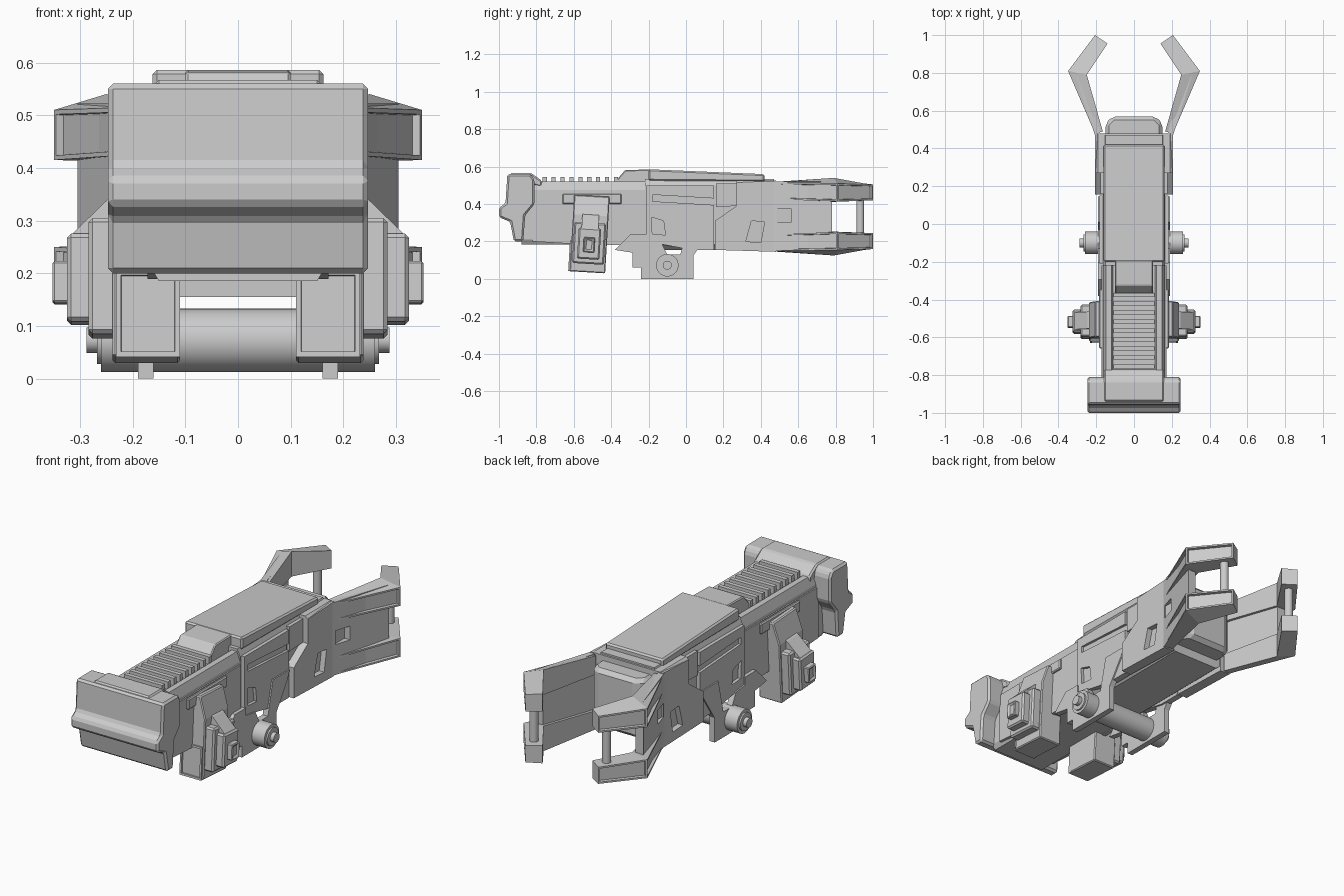
import bpy, bmesh
from math import radians
from mathutils import Matrix, Vector

if "Cube" in bpy.data.objects:
    bpy.data.objects.remove(bpy.data.objects["Cube"])


def bake(o):
    """Apply all modifiers on an object."""
    dg = bpy.context.evaluated_depsgraph_get()
    dg.update()
    mesh = bpy.data.meshes.new_from_object(o.evaluated_get(dg))
    o.modifiers.clear()
    o.data = mesh


def finish(bm, name, mirror=False, bevel=0.0, cuts=(), frame=None):
    bmesh.ops.recalc_face_normals(bm, faces=bm.faces)
    if frame:  # sunken framed panels on faces looking along a direction
        d, thick, depth = frame
        bm.normal_update()
        hit = [f for f in bm.faces if f.normal.dot(Vector(d)) > 0.6]
        bmesh.ops.inset_individual(bm, faces=hit, thickness=thick, depth=0)
        bmesh.ops.inset_individual(bm, faces=hit, thickness=0.002, depth=-depth)
    mesh = bpy.data.meshes.new(name)
    bm.to_mesh(mesh)
    bm.free()
    o = bpy.data.objects.new(name, mesh)
    bpy.context.collection.objects.link(o)
    if bevel:
        m = o.modifiers.new("Bevel", 'BEVEL')
        m.width, m.segments, m.limit_method = bevel, 1, 'ANGLE'
    helpers = []
    for pts, depth_x in cuts:
        c = prism("cutter", pts, depth_x, 0.6)
        c.hide_render = True
        m = o.modifiers.new("Cut", 'BOOLEAN')
        m.operation, m.object, m.solver = 'DIFFERENCE', c, 'EXACT'
        helpers.append(c)
    if mirror:
        m = o.modifiers.new("Mirror", 'MIRROR')
        m.use_mirror_merge = False
    if o.modifiers:
        bake(o)
    for c in helpers:
        bpy.data.objects.remove(c)
    return o


def prism(name, pts, a, b, axis='x', tilt=None, **kw):
    """Extrude a 2D profile along an axis: x takes (y,z), y takes (x,z), z takes (x,y)."""
    put = {'x': lambda p, t: (t, p[0], p[1]),
           'y': lambda p, t: (p[0], t, p[1]),
           'z': lambda p, t: (p[0], p[1], t)}[axis]
    bm = bmesh.new()
    lo = [bm.verts.new(put(p, a)) for p in pts]
    hi = [bm.verts.new(put(p, b)) for p in pts]
    bm.faces.new(lo)
    bm.faces.new(hi)
    for i in range(len(pts)):
        j = (i + 1) % len(pts)
        bm.faces.new((lo[i], lo[j], hi[j], hi[i]))
    if tilt:
        ang, pivot = tilt
        bmesh.ops.rotate(bm, verts=bm.verts, cent=pivot,
                         matrix=Matrix.Rotation(radians(ang), 3, 'X'))
    return finish(bm, name, **kw)


def rect(u0, u1, v0, v1):
    return [(u0, v0), (u1, v0), (u1, v1), (u0, v1)]


def sym(half):
    return half + [(-x, z) for x, z in reversed(half)]


def loft(name, rings, **kw):
    bm = bmesh.new()
    vs = [[bm.verts.new(p) for p in r] for r in rings]
    n = len(rings[0])
    bm.faces.new(vs[0])
    bm.faces.new(vs[-1])
    for r, s in zip(vs, vs[1:]):
        for i in range(n):
            j = (i + 1) % n
            bm.faces.new((r[i], r[j], s[j], s[i]))
    return finish(bm, name, **kw)


def cylinder(name, centre, radius, length, axis, sides=24, **kw):
    bm = bmesh.new()
    bmesh.ops.create_cone(bm, cap_ends=True, segments=sides, radius1=radius,
                          radius2=radius, depth=length)
    for f in bm.faces:
        f.smooth = len(f.verts) == 4
    if axis == 'X':
        bmesh.ops.rotate(bm, verts=bm.verts, matrix=Matrix.Rotation(radians(90), 3, 'Y'))
    bmesh.ops.translate(bm, verts=bm.verts, vec=centre)
    return finish(bm, name, **kw)


# Butt block at the front end, with its stepped ridge and top pad
prism("butt_block", [(-.92, .20), (-.94, .305), (-1, .33), (-1, .38), (-.965, .405),
                     (-.955, .56), (-.83, .56), (-.81, .53), (-.81, .40), (-.86, .34),
                     (-.87, .20)], -.247, .247, bevel=.01)
prism("butt_pad", [(-.94, .53), (-.94, .567), (-.83, .567), (-.77, .525), (-.77, .49)],
      -.158, .158, bevel=.008)

# Rear body with a trough between two chamfered rails
prism("rear_body", sym([(.15, .185), (.165, .21), (.165, .475), (.148, .522),
                        (.118, .522), (.112, .508)]), -.88, -.2, 'y')
prism("rear_side_plate", [(-.82, .20), (-.65, .19), (-.36, .18), (-.22, .24), (-.22, .46),
                          (-.82, .46)], .15, .172, mirror=True)
prism("mount_rail", rect(-.66, -.345, .40, .455), .15, .184, mirror=True, bevel=.005)

# Grip ridges and the raised ramp in the trough
for i in range(9):
    y = -.755 + i * .0475
    prism("grip_ridge", rect(y - .011, y + .011, .50, .546), -.108, .108)
prism("ramp_block", [(-.375, .50), (-.375, .525), (-.325, .582), (-.19, .585), (-.19, .5)],
      -.1, .1, bevel=.005)

# Forward body and top cover
prism("forward_body", sym([(.13, .155), (.165, .185), (.165, .50), (.15, .535)]),
      -.22, .47, 'y')
prism("top_cover", [(-.2, .525), (-.2, .586), (.42, .56), (.42, .52)], -.162, .162,
      bevel=.008)
prism("top_collar", sym([(.16, .46), (.204, .46), (.204, .515), (.19, .527)]),
      .27, .48, 'y')

# Middle side plates with slot and port
prism("middle_side_plate", [(-.21, .20), (-.21, .50), (.15, .50), (.15, .155), (.03, .155)],
      .15, .183, mirror=True,
      cuts=[([(-.18, .415), (.155, .395), (.155, .43), (-.18, .45)], .17),
            ([(-.18, .24), (-.11, .235), (-.12, .31), (-.185, .33)], .167)])

# Foot plates the model stands on
prism("foot_plate", [(-.38, .155), (-.295, .24), (-.205, .24), (-.205, .20), (-.13, .19),
                     (-.10, .13), (-.03, .13), (.01, .30), (.145, .30), (.13, .26),
                     (.04, .125), (.04, 0), (-.24, 0), (-.24, .06), (-.285, .06),
                     (-.285, .14)], .16, .19, mirror=True)

# Cross cylinder with end caps
cylinder("cross_cylinder", (0, -.1, .073), .06, .52, 'X', 32)
cylinder("cylinder_groove_ring", (.262, -.1, .073), .045, .012, 'X', mirror=True)
cylinder("cylinder_knob", (.27, -.1, .073), .024, .036, 'X', 16, mirror=True)

# Forward side panels with a cut window
prism("forward_side_panel", [(.155, .155), (.155, .31), (.27, .39), (.27, .515),
                             (.48, .525), (.48, .145)], .15, .206, mirror=True,
      cuts=[([(.32, .20), (.40, .195), (.42, .305), (.35, .31)], .178)])
prism("panel_gusset", [(.16, .385), (.16, .51), (.275, .51), (.275, .39)], .15, .178,
      mirror=True)

# Flared cheek panels
prism("flared_panel", [(.17, .45), (.205, .465), (.305, .78), (.262, .78)], .15, .522, 'z',
      mirror=True, cuts=[(rect(.485, .565, .305, .375), .205)])

# Nose between the panels
prism("nose_block", [(.115, .57), (.152, .53), (.152, .42), (-.152, .42), (-.152, .53),
                     (-.115, .57)], .2, .5, 'z', bevel=.02)


# Four bent prongs, the lower pair flipped about z = 0.33, and their posts
def prong(name, flip):
    def ring(inner, outer, zi, zo):
        pts = [(*inner, zi[0]), (*outer, zo[0]), (*outer, zo[1]), (*inner, zi[1])]
        return [(x, y, .66 - z + .005 if flip else z) for x, y, z in pts]
    loft(name, [ring((.165, .49), (.207, .48), (.425, .52), (.425, .515)),
                ring((.25, .79), (.349, .81), (.412, .54), (.415, .51)),
                ring((.14, .955), (.206, 1.0), (.42, .51), (.42, .505))],
         mirror=True, frame=((1, 0, 0), .012, .015))


prong("upper_prong", False)
prong("lower_prong", True)
cylinder("prong_post", (.205, .932, .33), .021, .22, 'Z', 16, mirror=True)

# Tilted side boxes: core, wedge and stacked outer tiers
tilt = (-3.4, (0, -.515, .24))
prism("side_box", [(.11, .035), (.238, .035), (.238, .34), (.205, .445), (.11, .445)],
      -.61, -.42, 'y', tilt=tilt, mirror=True, bevel=.005)
prism("side_box_front_frame", [(.11, .035), (.232, .035), (.232, .2), (.11, .2)],
      -.618, -.6, 'y', tilt=tilt, mirror=True, frame=((0, -1, 0), .014, .012))
prism("side_box_wedge", [(.2, .20), (.315, .20), (.315, .272), (.245, .34), (.2, .36)],
      -.56, -.47, 'y', tilt=tilt, mirror=True)
for y0, y1, z0, z1, x in ((-.6, -.43, .08, .30, .284), (-.575, -.455, .105, .272, .325),
                          (-.545, -.485, .142, .222, .352)):
    prism("side_box_tier", rect(y0, y1, z0, z1), .2, x, tilt=tilt, mirror=True, bevel=.008,
          frame=((1, 0, 0), .014, .008) if x > .34 else None)
